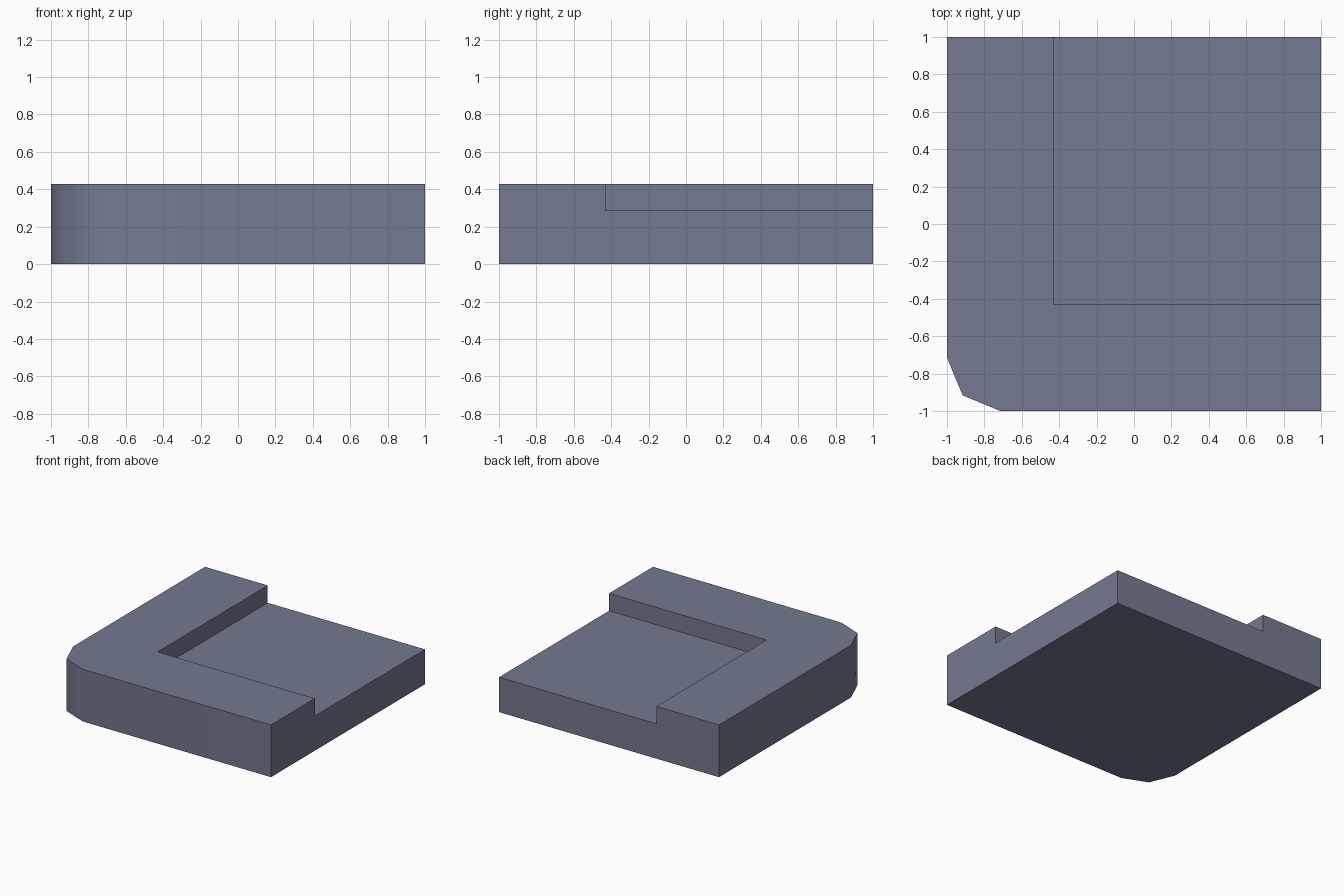
import bpy, bmesh, math

if "Cube" in bpy.data.objects:
    bpy.data.objects.remove(bpy.data.objects["Cube"])

FLOOR_Z, RIM_Z = 0.286, 0.429   # sunken floor and raised rim heights
INNER = -0.43                   # inner edge of the rim
RADIUS, STEPS = 0.286, 2        # rounded outer corner

stone = bpy.data.materials.new("slate_grey")
stone.diffuse_color = (0.174, 0.195, 0.279, 1)
stone.use_nodes = True
stone.node_tree.nodes["Principled BSDF"].inputs["Base Color"].default_value = stone.diffuse_color

# Plan: L-shaped rim with a two-step rounded corner, and the square floor
corner = []
for i in range(STEPS + 1):
    a = math.pi + i * math.pi / 2 / STEPS
    corner.append((-1 + RADIUS + RADIUS * math.cos(a),
                   -1 + RADIUS + RADIUS * math.sin(a)))
rim_plan = corner + [(1, -1), (1, INNER), (INNER, INNER), (INNER, 1), (-1, 1)]
floor_plan = [(INNER, INNER), (1, INNER), (1, 1), (INNER, 1)]

bm = bmesh.new()


def plan_face(points):
    return bm.faces.new([bm.verts.new((x, y, 0)) for x, y in points])


def raise_faces(faces, height):
    new = bmesh.ops.extrude_face_region(bm, geom=faces)["geom"]
    verts = [g for g in new if isinstance(g, bmesh.types.BMVert)]
    bmesh.ops.translate(bm, verts=verts, vec=(0, 0, height))


# Base slab, with its underside kept closed
plan_face(rim_plan)
plan_face(floor_plan)
bmesh.ops.remove_doubles(bm, verts=bm.verts[:], dist=1e-4)
bottom = bm.faces[:]
lid = bmesh.ops.duplicate(bm, geom=bottom)["geom"]
raise_faces([g for g in lid if isinstance(g, bmesh.types.BMFace)], FLOOR_Z)
bmesh.ops.remove_doubles(bm, verts=bm.verts[:], dist=1e-4)

# Raised rim
rim = [f for f in bm.faces
       if all(v.co.z > FLOOR_Z - 0.01 for v in f.verts) and len(f.verts) > 4]
raise_faces(rim, RIM_Z - FLOOR_Z)
bmesh.ops.delete(bm, geom=[f for f in rim if f.is_valid], context="FACES_ONLY")

# Merge coplanar wall pieces into clean flat faces
bmesh.ops.dissolve_limit(bm, angle_limit=0.01, verts=bm.verts[:], edges=bm.edges[:])
bmesh.ops.recalc_face_normals(bm, faces=bm.faces[:])

mesh = bpy.data.meshes.new("corner_tile")
bm.to_mesh(mesh)
bm.free()
mesh.materials.append(stone)
tile = bpy.data.objects.new("corner_tile", mesh)
bpy.context.collection.objects.link(tile)

# Smooth round the outer corner only
bpy.context.view_layer.objects.active = tile
tile.select_set(True)
bpy.ops.object.shade_smooth_by_angle(angle=math.radians(50))
